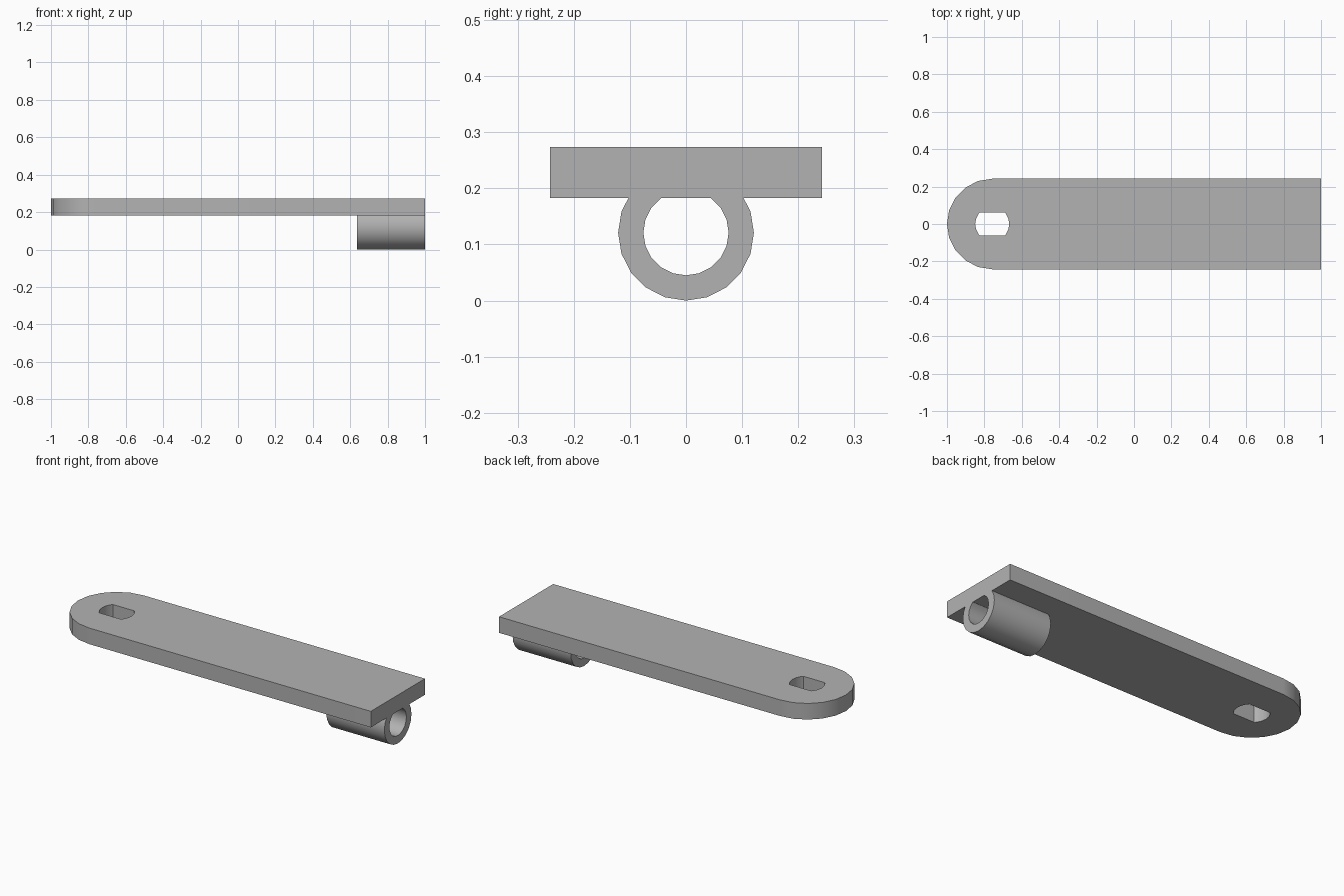
import bpy, bmesh
from math import sin, cos, pi
from mathutils import Vector

cube = bpy.data.objects.get("Cube")
if cube:
    bpy.data.objects.remove(cube)

grey = bpy.data.materials.new("plain grey")
grey.use_nodes = True
COLOUR = (0.45, 0.45, 0.45, 1)
grey.diffuse_color = COLOUR
grey.node_tree.nodes["Principled BSDF"].inputs["Base Color"].default_value = COLOUR

SIDES = 20
HALF_WIDTH = 0.242
PLATE_BOTTOM, PLATE_TOP = 0.183, 0.274
PIVOT_X = HALF_WIDTH - 1
TUBE_Z = 0.121
TUBE_START = 0.637


def circle(radius, cu, cv, start=pi / 2, count=SIDES):
    """Points counter-clockwise round a centre."""
    return [(cu + radius * cos(start + 2 * pi * i / SIDES),
             cv + radius * sin(start + 2 * pi * i / SIDES)) for i in range(count)]


def clip(points, limit, sign=1):
    """Cut a closed outline so that sign * v stays under the limit."""
    kept = []
    for a, b in zip(points, points[1:] + points[:1]):
        da, db = sign * a[1] - limit, sign * b[1] - limit
        if da <= 0:
            kept.append(a)
        if da * db < 0:
            t = da / (da - db)
            kept.append((a[0] + t * (b[0] - a[0]), a[1] + t * (b[1] - a[1])))
    return kept


def prism(name, outlines, place, depth):
    """Fill outlines (inner ones become holes) and extrude along depth."""
    bm = bmesh.new()
    edges = []
    for outline in outlines:
        verts = [bm.verts.new(place(u, v)) for u, v in outline]
        edges += [bm.edges.new((a, b)) for a, b in zip(verts, verts[1:] + verts[:1])]
    bmesh.ops.triangle_fill(bm, edges=edges, use_beauty=True)
    result = bmesh.ops.extrude_face_region(bm, geom=bm.faces[:], use_keep_orig=True)
    moved = [g for g in result["geom"] if isinstance(g, bmesh.types.BMVert)]
    bmesh.ops.translate(bm, verts=moved, vec=Vector(depth))
    bmesh.ops.recalc_face_normals(bm, faces=bm.faces[:])
    mesh = bpy.data.meshes.new(name)
    bm.to_mesh(mesh)
    bm.free()
    mesh.materials.append(grey)
    obj = bpy.data.objects.new(name, mesh)
    bpy.context.collection.objects.link(obj)
    bpy.ops.object.select_all(action="DESELECT")
    obj.select_set(True)
    bpy.context.view_layer.objects.active = obj
    bpy.ops.object.shade_smooth_by_angle(angle=pi / 6)
    weighted = obj.modifiers.new("clean shading", "WEIGHTED_NORMAL")
    weighted.keep_sharp = True
    return obj


# Flat arm with one rounded end and a double-flatted hole
arm = circle(HALF_WIDTH, PIVOT_X, 0, count=SIDES // 2 + 1)
arm += [(1, -HALF_WIDTH), (1, HALF_WIDTH)]
hole = circle(0.091, PIVOT_X, 0)
for side in (1, -1):
    hole = clip(hole, 0.061, side)
prism("arm_plate", [arm, hole], lambda u, v: (u, v, PLATE_BOTTOM),
      (0, 0, PLATE_TOP - PLATE_BOTTOM))

# Open-topped tube under the square end, closed by the plate
outer = clip(circle(0.121, 0, TUBE_Z), PLATE_BOTTOM)
inner = clip(circle(0.076, 0, TUBE_Z), PLATE_BOTTOM)
prism("pivot_tube", [outer + inner[::-1]], lambda u, v: (TUBE_START, u, v),
      (1 - TUBE_START, 0, 0))
